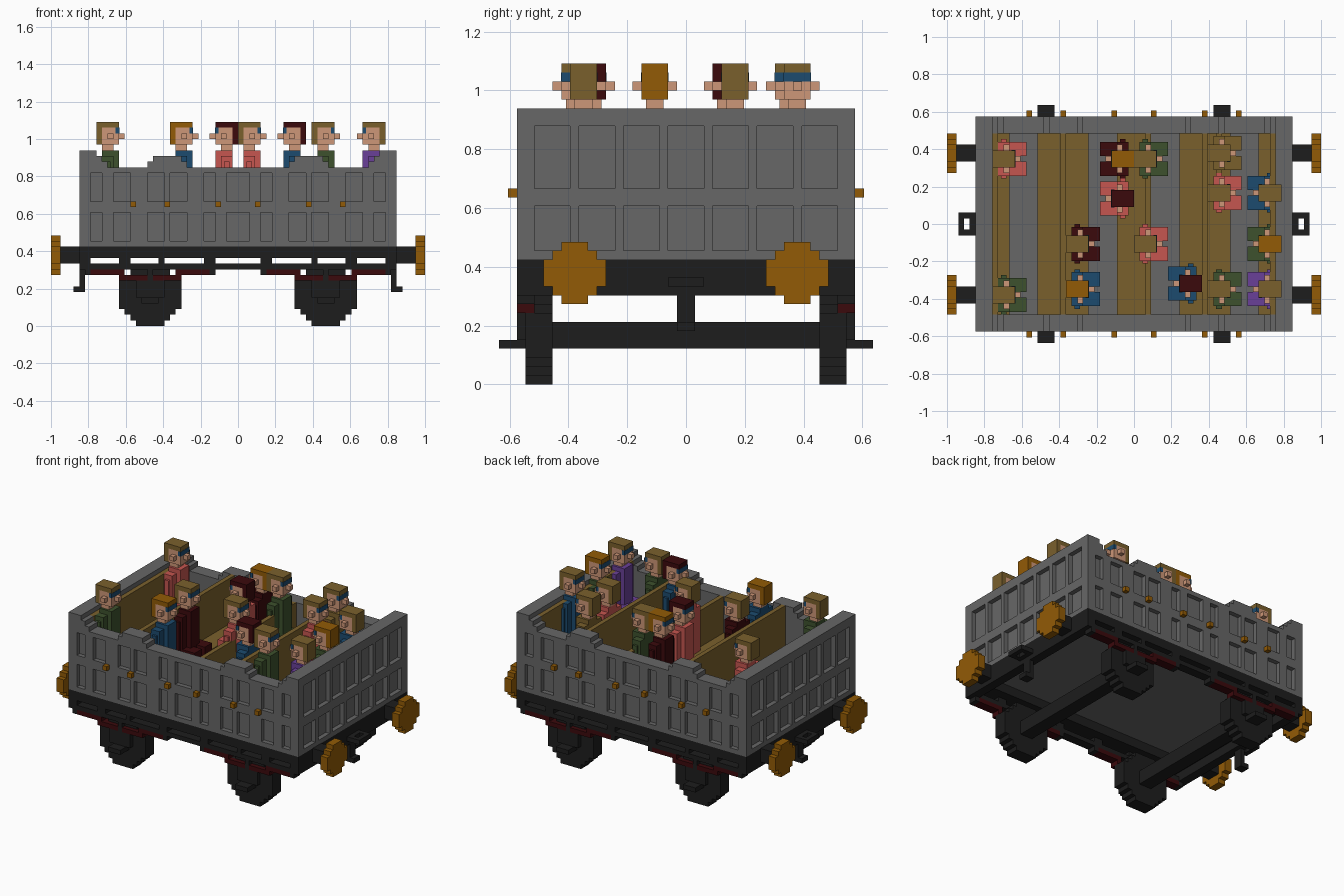
import bpy, bmesh

cube = bpy.data.objects.get("Cube")
if cube:
    bpy.data.objects.remove(cube, do_unlink=True)

V = 2 / 66  # size of one block


def material(name, r, g, b):
    lin = [((c / 255 + 0.055) / 1.055) ** 2.4 for c in (r, g, b)] + [1]
    m = bpy.data.materials.new(name)
    m.diffuse_color = lin
    m.use_nodes = True
    m.node_tree.nodes["Principled BSDF"].inputs["Base Color"].default_value = lin
    return m


MAT = {
    "grey": material("grey paint", 103, 103, 103),
    "black": material("black iron", 29, 29, 29),
    "brown": material("brown wood", 122, 96, 44),
    "orange": material("orange brown", 146, 91, 5),
    "maroon": material("maroon", 59, 9, 12),
    "skin": material("skin", 206, 151, 120),
    "blue": material("blue", 28, 75, 111),
    "green": material("green", 61, 81, 45),
    "red": material("coral red", 198, 86, 80),
    "purple": material("purple", 106, 64, 152),
}


def blocks(name, colour, boxes):
    """One object made of boxes (x0, x1, y0, y1, z0, z1) in block units."""
    bm = bmesh.new()
    for b in boxes:
        ret = bmesh.ops.create_cube(bm, size=1)
        for v in ret["verts"]:
            for a in range(3):
                lo, hi = sorted(b[2 * a:2 * a + 2])
                v.co[a] = ((lo + hi) / 2 + v.co[a] * (hi - lo)) * V
    me = bpy.data.meshes.new(name)
    bm.to_mesh(me)
    bm.free()
    me.materials.append(MAT[colour])
    ob = bpy.data.objects.new(name, me)
    bpy.context.collection.objects.link(ob)
    return ob


def gaps(panels, lo, hi):
    """Spans left over between the panels."""
    edges = [lo] + [e for p in panels for e in p] + [hi]
    return list(zip(edges[0::2], edges[1::2]))


# floor of the wagon
blocks("floor", "grey", [(-27, 27, -18, 18, 14, 15)])

# side walls: stepped top edge, recessed panels, small knobs
half = [(0, 9, 28), (9, 10, 29), (10, 15, 30), (15, 16, 29),
        (16, 23, 28), (23, 24, 29), (24, 25, 30), (25, 27, 31)]
right_panels = [(4, 6), (9, 12), (13, 16), (19, 22), (24, 26)]
side_panels = [(-b, -a) for a, b in reversed(right_panels)] + [(-2, 2)] + right_panels
for s, label in ((-1, "front"), (1, "back")):
    boxes = [(-27, 27, 16 * s, 18 * s, 14, 27)]
    for z0, z1 in ((14, 15), (20, 22)):
        boxes.append((-28, 28, 18 * s, 19 * s, z0, z1))
    for z0, z1 in ((15, 20), (22, 27)):
        for a, b in gaps(side_panels, -28, 28):
            boxes.append((a, b, 18 * s, 19 * s, z0, z1))
    for m in (-1, 1):
        for a, b, top in half:
            boxes.append((a * m, b * m, 16 * s, 19 * s, 27, top))
    blocks(label + "_side_wall", "grey", boxes)
    blocks(label + "_knobs", "orange",
           [(x, x + 1, 19 * s, 20 * s, 21, 22) for x in (-19, -13, -4, 3, 12, 18)])

# end walls with seven columns of recessed panels
end_panels = [(-17 + 5 * i, -13 + 5 * i) for i in range(7)]
for s, label in ((-1, "right"), (1, "left")):
    boxes = [(25 * s, 27 * s, -18, 18, 14, 31)]
    for z0, z1 in ((14, 15), (20, 22), (29, 31)):
        boxes.append((27 * s, 28 * s, -19, 19, z0, z1))
    for z0, z1 in ((15, 20), (22, 29)):
        for a, b in gaps(end_panels, -19, 19):
            boxes.append((27 * s, 28 * s, a, b, z0, z1))
    blocks(label + "_end_wall", "grey", boxes)

# benches: seat span across the wagon and span of its upright back
benches = [(-25, -22, -25, -24), (-17, -8, -13, -12), (-3, 3, 2, 3),
           (8, 17, 12, 13), (22, 25, 24, 25)]
for i, (a, b, c, d) in enumerate(benches, 1):
    top = 28 if i == 3 else 30
    blocks(f"bench_{i}", "brown", [(a, b, -16, 16, 15, 20), (c, d, -16, 16, 20, top)])

# underframe: border under the floor, slotted side beams, end beams, spring hangers
frame = []
for s in (-1, 1):
    frame.append((-28, 28, 15 * s, 19 * s, 12, 14))
    frame.append((25 * s, 28 * s, -15, 15, 12, 14))
    frame.append((-26, 26, 17 * s, 19 * s, 10, 11))
    frame.append((26 * s, 28 * s, -19, 19, 10, 14))
    for m in (-1, 1):
        for a, b in ((4, 6), (13, 14), (19, 21)):
            frame.append((a * m, b * m, 17 * s, 19 * s, 11, 12))
        for a in (4, 26):
            frame.append((a * m, (a + 1) * m, 17 * s, 19 * s, 9, 10))
blocks("underframe", "black", frame)

# stepped wheels, axles, axle boxes and leaf springs
wheel_rows = [(0, 1, 2.5), (1, 2, 3.5), (2, 3, 4.5), (3, 8, 5.5),
              (8, 9, 4.5), (9, 10, 3.5), (10, 11, 2.5)]
for cx, label in ((-15.5, "right"), (15.5, "left")):
    blocks(label + "_axle", "black", [(cx - 1.5, cx + 1.5, -15, 15, 4, 7)])
    for s, side in ((-1, "front"), (1, "back")):
        name = f"{label}_{side}"
        blocks(name + "_wheel", "black",
               [(cx - r, cx + r, 15 * s, 18 * s, z0, z1) for z0, z1, r in wheel_rows])
        blocks(name + "_axle_box", "black",
               [(cx - 1.5, cx + 1.5, 18 * s, 21 * s, 4, 5),
                (cx - 2.5, cx + 2.5, 18 * s, 19 * s, 5, 8),
                (cx - .5, cx + .5, 17 * s, 19 * s, 8, 10)])
        leaves = []
        for m in (-1, 1):
            leaves.append((cx + .5 * m, cx + 5.5 * m, 17 * s, 19 * s, 8, 9))
            leaves.append((cx + 4.5 * m, cx + 10.5 * m, 17 * s, 19 * s, 9, 10))
        blocks(name + "_spring", "maroon", leaves)

# buffers and coupling hooks at both ends
for s, label in ((-1, "right"), (1, "left")):
    for cy, side in ((-12.5, "front"), (12.5, "back")):
        blocks(f"{label}_{side}_buffer_shank", "black",
               [(28 * s, 32 * s, cy - 1.5, cy + 1.5, 11, 14)])
        blocks(f"{label}_{side}_buffer", "orange",
               [(31.3 * s, 33 * s, cy - 3.5, cy + 3.5, 11, 14),
                (31.3 * s, 33 * s, cy - 2.5, cy + 2.5, 10, 15),
                (31.3 * s, 33 * s, cy - 1.5, cy + 1.5, 9, 16)])
    blocks(label + "_coupling", "black",
           [(28 * s, 29 * s, -2, 2, 11, 12), (30 * s, 31 * s, -2, 2, 11, 12),
            (28 * s, 31 * s, -2, -1, 11, 12), (28 * s, 31 * s, 1, 2, 11, 12),
            (27 * s, 28 * s, -1, 1, 6, 11), (27 * s, 29 * s, -1, 1, 6, 7)])


def passenger(n, cx, cy, f, coat, hair):
    """A seated block figure facing along x in direction f."""
    def part(name, colour, boxes):
        blocks(f"passenger_{n}_{name}", colour,
               [(cx + a * f, cx + b * f, cy + c, cy + d, z0, z1)
                for a, b, c, d, z0, z1 in boxes])
    part("coat", coat, [(-1, 2, -1.5, 1.5, 15, 31), (-1, 1, -3, 3, 20, 30),
                        (-.5, .5, -3.5, 3.5, 21, 29),
                        (1, 4, -3, -.5, 15, 23), (1, 4, .5, 3, 15, 23)])
    part("head", "skin", [(-1, 2, -1.5, 1.5, 32, 35), (-1, 1, -1, 1, 31, 32),
                          (2, 3, -.5, .5, 33, 34), (0, 1, -2.5, 2.5, 33, 34)])
    part("eyes", "blue", [(1.4, 2.05, -1.55, 1.55, 34, 35)])
    part("hair", hair, [(-2, -1, -1.5, 1.5, 32, 36), (-1, 2, -1.5, 1.5, 35, 36)])


people = [
    (-23, 11.5, 1, "red", "brown"), (-2, 11.5, -1, "maroon", "orange"),
    (2, 11.5, 1, "green", "brown"), (-2, 4.5, -1, "red", "maroon"),
    (-10, -3.5, 1, "maroon", "brown"), (2, -3.5, 1, "red", "brown"),
    (-10, -11.5, 1, "blue", "orange"), (10, -10.5, -1, "blue", "maroon"),
    (15, -11.5, 1, "green", "brown"), (15, 12.5, 1, "brown", "brown"),
    (15, 5.5, 1, "red", "brown"), (24, 5.5, -1, "blue", "brown"),
    (24, -3.5, -1, "green", "orange"), (24, -11.5, -1, "purple", "brown"),
    (-23, -12.5, 1, "green", "brown"),
]
for n, p in enumerate(people, 1):
    passenger(n, *p)
